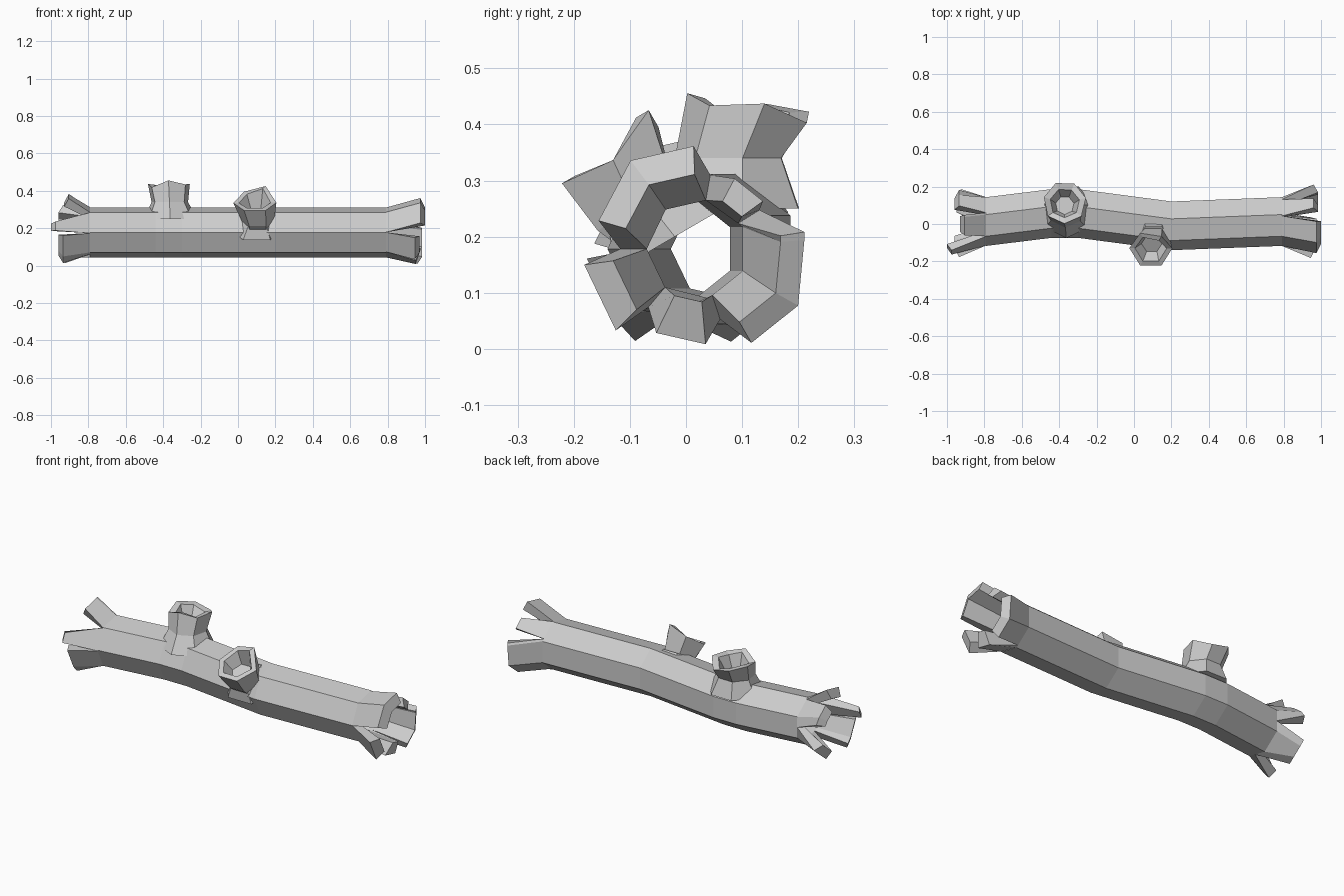
import bpy, bmesh, math
from mathutils import Vector

cube = bpy.data.objects.get("Cube")
if cube:
    bpy.data.objects.remove(cube)

mat = bpy.data.materials.new("pale grey wood")
mat.use_nodes = True
GREY = (0.6, 0.6, 0.6, 1)
mat.diffuse_color = GREY
mat.node_tree.nodes["Principled BSDF"].inputs["Base Color"].default_value = GREY

SIDES = 7
STEP = 360 / SIDES
R_OUT, R_IN, MID_Z = 0.137, 0.09, 0.178
END, END_Y = 0.79, 0.02


def make(name, bm):
    bmesh.ops.recalc_face_normals(bm, faces=bm.faces)
    me = bpy.data.meshes.new(name)
    bm.to_mesh(me)
    bm.free()
    me.materials.append(mat)
    ob = bpy.data.objects.new(name, me)
    bpy.context.scene.collection.objects.link(ob)
    return ob


def skin(bm, rings, closed=False):
    """Bridge successive rings of points; closed joins the last ring to the first."""
    loops = [[bm.verts.new(p) for p in ring] for ring in rings]
    n = len(loops[0])
    pairs = list(zip(loops, loops[1:]))
    if closed:
        pairs.append((loops[-1], loops[0]))
    for a, b in pairs:
        for i in range(n):
            j = (i + 1) % n
            bm.faces.new((a[i], a[j], b[j], b[i]))
    return loops


def log_point(x, cy, angle, radius):
    """Point on the seven-sided log section, with a corner facing the front."""
    off = math.radians((angle - 180) % STEP - STEP / 2)
    r = radius * math.cos(math.pi / SIDES) / math.cos(off)
    a = math.radians(angle)
    return Vector((x, cy + r * math.cos(a), MID_Z + r * math.sin(a)))


# Hollow bent trunk
path = [(-END, END_Y), (-0.44, 0.063), (-0.3, 0.063), (0.2, -0.003), (END, END_Y)]
corners = [180 + STEP * k for k in range(SIDES)]
rings = [[log_point(x, y, a, R_OUT) for a in corners] for x, y in path]
rings += [[log_point(x, y, a, R_IN) for a in corners] for x, y in reversed(path)]
bm = bmesh.new()
skin(bm, rings, closed=True)
make("hollow_trunk", bm)


def splinter(name, side, base, tip, tip_x, outer, inner):
    """Flared piece of bark wall, tapering from a base arc to a tip arc."""
    b0, b1 = base
    t0, t1 = tip
    angles = [b0] + sorted(c + t for c in corners for t in (-720, -360, 0)
                           if b0 + 4 < c + t < b1 - 4) + [b1]
    sections = []
    for a in angles:
        t = t0 + (t1 - t0) * (a - b0) / (b1 - b0)
        sections.append([
            log_point(side * END, END_Y, a, R_OUT),
            log_point(side * (tip_x - 0.025), END_Y, t, outer),
            log_point(side * tip_x, END_Y, t, inner),
            log_point(side * END, END_Y, a, R_IN)])
    bm = bmesh.new()
    loops = skin(bm, sections)
    bm.faces.new(loops[0])
    bm.faces.new(loops[-1])
    make(name, bm)


# Splintered left end
splinter("left_top_splinter", 1, (80, 180), (92, 164), 1.0, 0.2, 0.145)
splinter("left_small_splinter", 1, (32, 80), (36, 62), 0.985, 0.155, 0.105)
splinter("left_back_splinter", 1, (-72, 32), (-60, 9), 0.985, 0.212, 0.165)
splinter("left_bottom_splinter", 1, (-130, -72), (-116, -85), 0.975, 0.18, 0.1)
splinter("left_front_splinter", 1, (-180, -130), (-172, -135), 0.97, 0.215, 0.16)

# Splintered right end
splinter("right_top_splinter", -1, (72, 129), (82, 114), 0.93, 0.215, 0.165)
splinter("right_back_splinter", -1, (0, 72), (22, 62), 0.96, 0.18, 0.13)
splinter("right_front_splinter", -1, (129, 182), (160, 177), 1.0, 0.188, 0.15)
splinter("right_lower_splinter", -1, (182, 250), (185, 236), 0.96, 0.205, 0.155)
splinter("right_under_splinter", -1, (-110, 0), (-70, -25), 0.95, 0.185, 0.135)


def stump(name, levels, sides, turn, jag):
    """Broken hollow branch; each level is centre, axis, radius, jag strength."""
    rings = []
    for centre, axis, radius, lift in levels:
        n = Vector(axis).normalized()
        u = Vector((1, 0, 0))
        u = (u - n * u.dot(n)).normalized()
        v = n.cross(u)
        ring = []
        for k in range(sides):
            a = math.radians(turn + 360 * k / sides)
            ring.append(Vector(centre) + (u * math.cos(a) + v * math.sin(a)) * radius
                        + n * jag[k] * lift)
        rings.append(ring)
    bm = bmesh.new()
    loops = skin(bm, rings)
    bm.faces.new(loops[0])
    bm.faces.new(loops[-1])
    make(name, bm)


# Upright branch stump
up, lean = (0, 0, 1), (0, 0.12, 1)
stump("upright_branch_stump", [
    ((-0.36, 0.07, 0.25), up, 0.145, 0),
    ((-0.365, 0.08, 0.34), up, 0.1, 0),
    ((-0.37, 0.115, 0.43), lean, 0.115, 1),
    ((-0.37, 0.112, 0.425), lean, 0.08, 1),
    ((-0.37, 0.1, 0.36), lean, 0.05, 0),
], 7, 12, [0.01, -0.015, 0.005, 0.01, -0.02, 0.012, -0.005])

# Front branch stump, tilted forwards
tilt = (0, -0.5, 0.86)
stump("front_branch_stump", [
    ((0.11, -0.03, 0.2), tilt, 0.085, 0),
    ((0.105, -0.09, 0.25), tilt, 0.09, 0),
    ((0.09, -0.135, 0.345), tilt, 0.115, 1),
    ((0.09, -0.135, 0.345), tilt, 0.085, 1),
    ((0.095, -0.105, 0.285), tilt, 0.055, 0),
], 6, 0, [-0.01, 0.035, 0.0, -0.012, 0.0, 0.0])

# Root collar spreading from the front stump over the trunk
stump("front_stump_collar", [
    ((0.1, -0.02, 0.2), tilt, 0.145, 0),
    ((0.105, -0.075, 0.27), tilt, 0.085, 0),
], 6, 0, [0] * 6)
